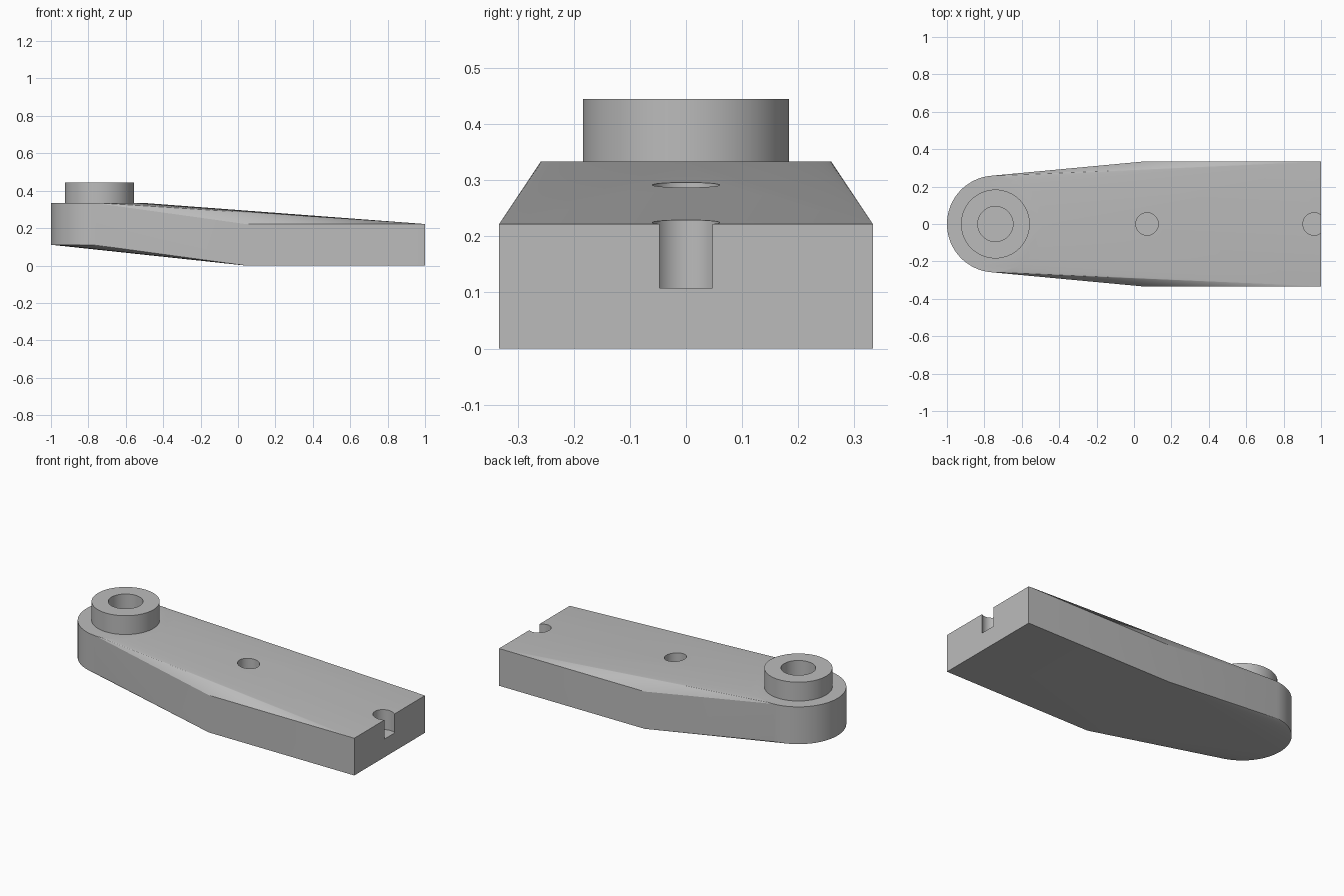
import bpy, bmesh, math
from mathutils import Matrix

cube = bpy.data.objects.get("Cube")
if cube:
    bpy.data.objects.remove(cube, do_unlink=True)

grey = bpy.data.materials.new("plain_grey")
grey.use_nodes = True
COLOUR = (0.5, 0.5, 0.5, 1)
grey.diffuse_color = COLOUR
grey.node_tree.nodes["Principled BSDF"].inputs["Base Color"].default_value = COLOUR

PIVOT_X, HEAD_R, HALF_W = -0.741, 0.259, 0.333
THICK, HEAD_Z = 0.222, 0.111


def make_object(name, bm):
    mesh = bpy.data.meshes.new(name)
    bmesh.ops.recalc_face_normals(bm, faces=bm.faces)
    bm.to_mesh(mesh)
    bm.free()
    mesh.materials.append(grey)
    obj = bpy.data.objects.new(name, mesh)
    bpy.context.collection.objects.link(obj)
    return obj


def cylinder(name, x, radius, z0, z1):
    bm = bmesh.new()
    bmesh.ops.create_cone(bm, cap_ends=True, segments=64, radius1=radius, radius2=radius,
                          depth=z1 - z0, matrix=Matrix.Translation((x, 0, (z0 + z1) / 2)))
    return make_object(name, bm)


def boolean(target, tool, operation):
    mod = target.modifiers.new(tool.name, 'BOOLEAN')
    mod.operation = operation
    mod.solver = 'EXACT'
    mod.object = tool
    bpy.context.view_layer.objects.active = target
    bpy.ops.object.modifier_apply(modifier=mod.name)
    bpy.data.objects.remove(tool, do_unlink=True)


# Arm body: hull stretched between the raised round head and the low square end
bm = bmesh.new()
for i in range(96):
    a = math.tau * i / 96
    for z in (HEAD_Z, HEAD_Z + THICK):
        bm.verts.new((PIVOT_X + HEAD_R * math.cos(a), HEAD_R * math.sin(a), z))
for x in (0.04, 1):
    for y in (-HALF_W, HALF_W):
        for z in (0, THICK):
            bm.verts.new((x, y, z))
hull = bmesh.ops.convex_hull(bm, input=bm.verts)
bmesh.ops.delete(bm, geom=list({v for v in hull["geom_interior"] if v.is_valid}), context='VERTS')
bmesh.ops.dissolve_limit(bm, angle_limit=0.002, verts=bm.verts, edges=bm.edges)
arm = make_object("arm", bm)

# Boss on the head, sunk slightly so it joins cleanly
boolean(arm, cylinder("boss", PIVOT_X, 0.184, 0.3, 0.445), 'UNION')

# Blind holes: boss bore, middle hole and open end notch
for name, x, radius, floor in (("bore", PIVOT_X, 0.094, THICK),
                               ("middle_hole", 0.07, 0.06, 0.11),
                               ("end_notch", 0.963, 0.06, 0.108)):
    boolean(arm, cylinder(name, x, radius, floor, 0.6), 'DIFFERENCE')

# Smooth the round walls, keep the edges crisp
bpy.ops.object.select_all(action='DESELECT')
arm.select_set(True)
bpy.context.view_layer.objects.active = arm
bpy.ops.object.shade_smooth_by_angle(angle=math.radians(20))
